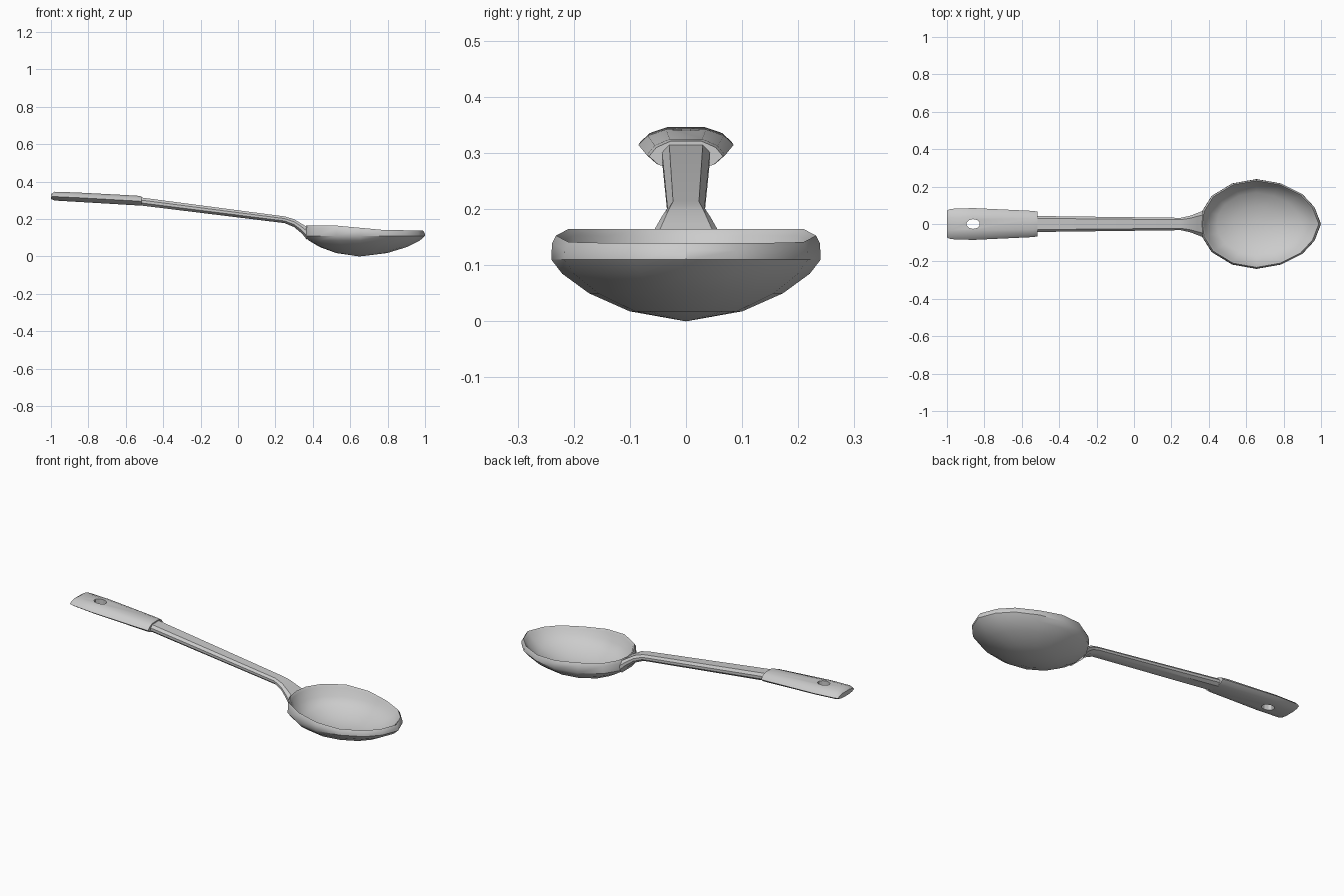
import bpy, bmesh, math

if "Cube" in bpy.data.objects:
    bpy.data.objects.remove(bpy.data.objects["Cube"])


def loft(name, rings, close_start=True, close_end=True, angle=40):
    """Skin a list of equal-length rings; a one-point ring becomes a pole."""
    bm = bmesh.new()
    vs = [[bm.verts.new(p) for p in r] for r in rings]
    for a, b in zip(vs, vs[1:]):
        n = max(len(a), len(b))
        for i in range(n):
            j = (i + 1) % n
            if len(b) == 1:
                bm.faces.new((a[i], a[j], b[0]))
            elif len(a) == 1:
                bm.faces.new((a[0], b[j], b[i]))
            else:
                bm.faces.new((a[i], a[j], b[j], b[i]))
    if close_start and len(vs[0]) > 2:
        bm.faces.new(vs[0])
    if close_end and len(vs[-1]) > 2:
        bm.faces.new(vs[-1])
    bmesh.ops.recalc_face_normals(bm, faces=bm.faces)
    me = bpy.data.meshes.new(name)
    bm.to_mesh(me)
    bm.free()
    ob = bpy.data.objects.new(name, me)
    bpy.context.collection.objects.link(ob)
    bpy.ops.object.select_all(action='DESELECT')
    ob.select_set(True)
    bpy.context.view_layer.objects.active = ob
    bpy.ops.object.shade_smooth_by_angle(angle=math.radians(angle))
    return ob


def bar(name, section, stations):
    """Sweep a unit section along x; station = (x, half width, bottom z, top z)."""
    return loft(name, [[(x, y * w, (lo + hi) / 2 + z * (hi - lo) / 2) for y, z in section]
                       for x, w, lo, hi in stations])


def mirrored(half):
    """Close a half outline (starting and ending on the axis) across y."""
    return half + [(x, -y) for x, y in half[-2:0:-1]]


# Bowl: one faceted outline scaled into outer shell, rim and inner hollow
outline = mirrored([(1, 0), (.965, .09), (.90, .16), (.785, .217), (.655, .24),
                    (.525, .217), (.415, .15), (.365, .07), (.355, 0)])
CX = .65


def rim_z(x):
    return .165 - .025 * min(1, max(0, (x - .52) / .28))


def bowl_ring(s, z=None, drop=0):
    return [(CX + (x - CX) * s, y * s, rim_z(x) - drop if z is None else z)
            for x, y in outline]


loft("bowl", [
    [(CX, 0, 0)],
    bowl_ring(.42, .018), bowl_ring(.72, .05), bowl_ring(.92, .085), bowl_ring(1, .11),
    bowl_ring(.995, drop=.014), bowl_ring(.965), bowl_ring(.93, drop=.012),
    bowl_ring(.88, .105), bowl_ring(.70, .068), bowl_ring(.40, .036),
    [(CX, 0, .022)]])

# Shaft with the neck that flares down into the bowl
shaft_section = [(1, -.35), (1, .35), (.7, 1), (-.7, 1),
                 (-1, .35), (-1, -.35), (-.65, -1), (.65, -1)]
bar("shaft", shaft_section, [
    (-.54, .043, .275, .318), (.25, .033, .178, .214), (.30, .044, .157, .199),
    (.342, .06, .122, .174), (.368, .07, .09, .158)])

# Grip
grip_section = [(1, -.1), (.8, .55), (.42, 1), (-.42, 1), (-.8, .55),
                (-1, -.1), (-.75, -.7), (-.4, -1), (.4, -1), (.75, -.7)]
grip = bar("grip", grip_section, [
    (-1, .072, .307, .333), (-.98, .081, .299, .346), (-.86, .085, .292, .342),
    (-.54, .07, .273, .325), (-.515, .066, .272, .321)])

# Hanging hole
bpy.ops.mesh.primitive_cylinder_add(vertices=10, radius=1, depth=1, location=(-.86, 0, .32))
hole = bpy.context.object
hole.name = "hole_cutter"
hole.scale = (.036, .026, .3)
bpy.context.view_layer.update()
cut = grip.modifiers.new("hanging_hole", 'BOOLEAN')
cut.operation = 'DIFFERENCE'
cut.solver = 'EXACT'
cut.object = hole
bpy.context.view_layer.objects.active = grip
bpy.ops.object.modifier_apply(modifier=cut.name)
bpy.data.objects.remove(hole)
